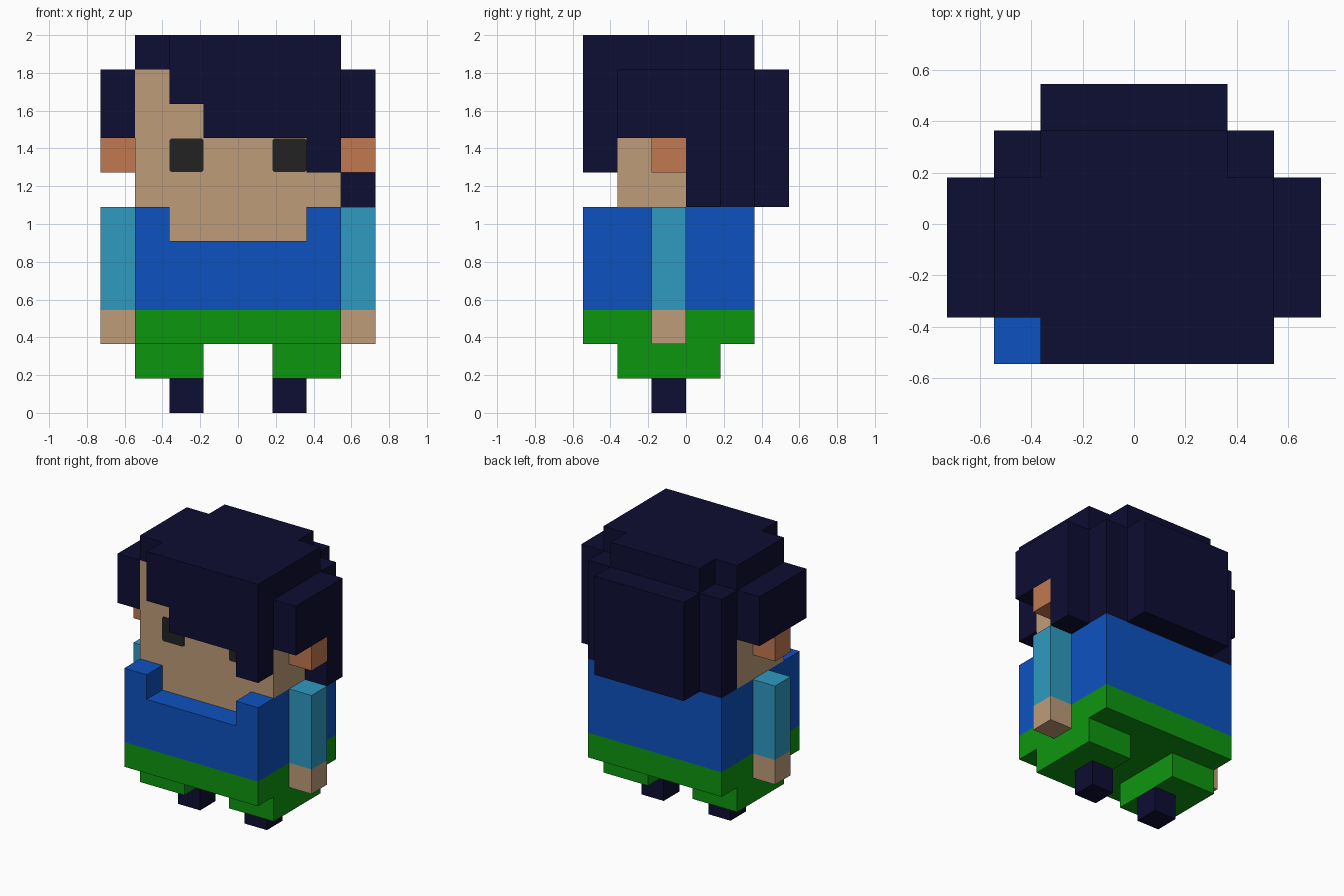
import bpy
import bmesh
import math

cube = bpy.data.objects.get("Cube")
if cube:
    bpy.data.objects.remove(cube, do_unlink=True)

U = 2 / 11  # size of one block


def material(name, r, g, b):
    def lin(c):
        c /= 255
        return c / 12.92 if c <= 0.04045 else ((c + 0.055) / 1.055) ** 2.4
    colour = (lin(r), lin(g), lin(b), 1)
    mat = bpy.data.materials.new(name)
    mat.use_nodes = True
    mat.diffuse_color = colour
    bsdf = next(n for n in mat.node_tree.nodes if n.type == 'BSDF_PRINCIPLED')
    bsdf.inputs["Base Color"].default_value = colour
    bsdf.inputs["Roughness"].default_value = 0.9
    return mat


NAVY = material("dark navy", 13, 13, 51)
SKIN = material("skin tan", 190, 156, 121)
EAR = material("ear orange", 192, 120, 80)
SHIRT = material("shirt blue", 13, 82, 192)
SLEEVE = material("sleeve cyan", 46, 155, 192)
GREEN = material("trouser green", 13, 150, 15)
EYE = material("eye black", 34, 34, 34)


def finish(name, bm, mat):
    mesh = bpy.data.meshes.new(name)
    bm.to_mesh(mesh)
    bm.free()
    mesh.materials.append(mat)
    obj = bpy.data.objects.new(name, mesh)
    bpy.context.collection.objects.link(obj)
    return obj


def blocks(name, mat, *boxes):
    """Join boxes (x0, x1, y0, y1, z0, z1 in blocks) into one outer shell."""
    cells = {(x, y, z) for x0, x1, y0, y1, z0, z1 in boxes
             for x in range(x0, x1) for y in range(y0, y1) for z in range(z0, z1)}
    bm = bmesh.new()
    verts = {}
    for cell in sorted(cells):
        for axis in range(3):
            for side in (0, 1):
                near = list(cell)
                near[axis] += 2 * side - 1
                if tuple(near) in cells:
                    continue
                quad = []
                for a, b in ((0, 0), (1, 0), (1, 1), (0, 1)):
                    p = list(cell)
                    p[axis] += side
                    p[(axis + 1) % 3] += a
                    p[(axis + 2) % 3] += b
                    p = tuple(p)
                    if p not in verts:
                        verts[p] = bm.verts.new([c * U for c in p])
                    quad.append(verts[p])
                bm.faces.new(quad if side else quad[::-1])
    # Merge the coplanar squares into large flat faces
    bmesh.ops.dissolve_limit(bm, angle_limit=math.radians(1),
                             verts=bm.verts[:], edges=bm.edges[:])
    return finish(name, bm, mat)


def mirrored(box, s):
    x0, x1, *rest = box
    return (x0, x1, *rest) if s > 0 else (-x1, -x0, *rest)


# Trousers: waist with two short legs
blocks("trousers", GREEN, (-3, 3, -3, 2, 2, 3),
       (-3, -1, -2, 1, 1, 2), (1, 3, -2, 1, 1, 2))

# Shirt with a square neckline cut into the front
blocks("shirt", SHIRT, (-3, 3, -3, 2, 3, 5), (-3, 3, -1, 2, 5, 6),
       (-3, -2, -3, -1, 5, 6), (2, 3, -3, -1, 5, 6))

# Head, with the neck filling the back of the neckline
blocks("head", SKIN, (-3, 3, -2, 1, 6, 10), (-2, 2, -2, -1, 5, 6))

# Hair
blocks("hair", NAVY,
       (-2, 3, -3, 1, 10, 11), (-3, -2, -2, 1, 10, 11),  # crown, open at one corner
       (-2, 2, 1, 2, 10, 11),                            # crown rear
       (-2, -1, -3, -2, 9, 10), (-1, 3, -3, -2, 8, 10),  # stepped fringe
       (2, 3, -3, -2, 7, 8),                             # long lock of the fringe
       (-3, 3, 1, 2, 6, 10), (-2, 2, 2, 3, 6, 10),       # back layers
       (-4, -3, -2, 1, 8, 10), (3, 4, -2, 1, 8, 10),     # side tufts
       (3, 4, 0, 1, 6, 8))                               # lock behind left ear

# Paired parts
for side, s in (("left", 1), ("right", -1)):
    blocks(side + "_foot", NAVY, mirrored((1, 2, -1, 0, 0, 1), s))
    blocks(side + "_hand", SKIN, mirrored((3, 4, -1, 0, 2, 3), s))
    blocks(side + "_sleeve", SLEEVE, mirrored((3, 4, -1, 0, 3, 6), s))
    blocks(side + "_ear", EAR, mirrored((3, 4, -1, 0, 7, 8), s))

    # Eye: thin plate with clipped corners
    bm = bmesh.new()
    h, c = 0.49 * U, 0.44 * U
    outline = [(-h, -c), (-c, -h), (c, -h), (h, -c), (h, c), (c, h), (-c, h), (-h, c)]
    front = bm.faces.new([bm.verts.new((1.5 * s * U + x, -2 * U - 0.004, 7.5 * U + z))
                          for x, z in outline])
    rim = bmesh.ops.extrude_face_region(bm, geom=[front])
    bmesh.ops.translate(bm, vec=(0, 0.006, 0),
                        verts=[v for v in rim["geom"] if isinstance(v, bmesh.types.BMVert)])
    if len(bm.faces) == 9:  # restore the front if the extrusion moved it
        bm.faces.new([v for v in sorted(
            (v for v in bm.verts if v.co.y < -2 * U),
            key=lambda v: math.atan2(v.co.z - 7.5 * U, v.co.x - 1.5 * s * U))])
    bmesh.ops.recalc_face_normals(bm, faces=bm.faces[:])
    finish(side + "_eye", bm, EYE)
